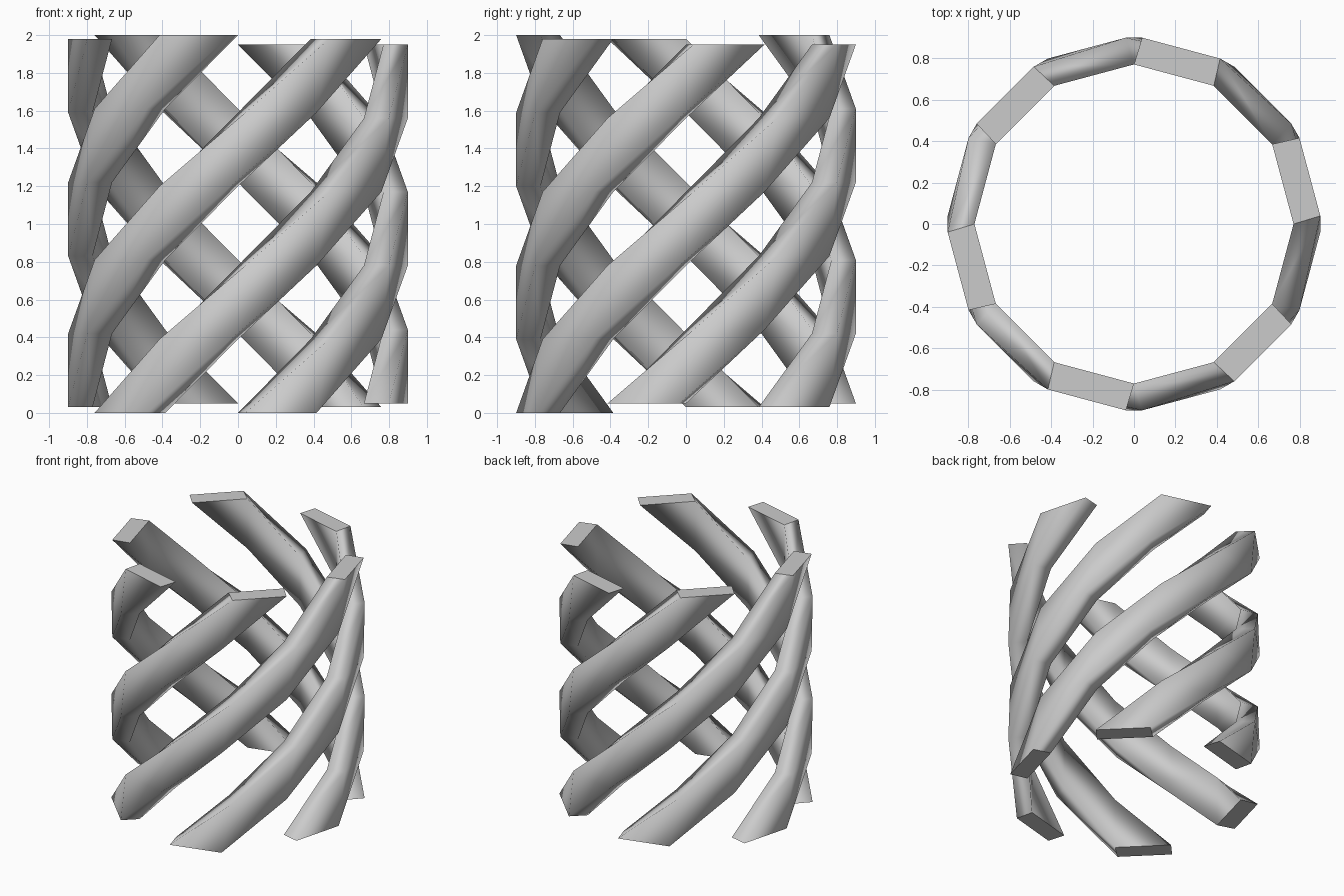
import bpy, bmesh
from math import sin, cos, radians

if "Cube" in bpy.data.objects:
    bpy.data.objects.remove(bpy.data.objects["Cube"])

R_IN, R_OUT = 0.77, 0.90   # inner and outer radius of the ring of strands
STEP = 30                  # twelve-sided ring
ROWS, LENGTH = 5, 1.95
TUCK = 2.5                 # outer face is slightly narrower than the inner one


def point(bm, radius, angle, z):
    a = radians(angle)
    return bm.verts.new((radius * sin(a), -radius * cos(a), z))


def strand(name, start, lift):
    """One helical band that climbs one twelfth of a turn per row."""
    bm = bmesh.new()
    rows = []
    for j in range(ROWS + 1):
        left = start + STEP * j
        right = left + STEP
        z = lift + LENGTH * j / ROWS
        rows.append((point(bm, R_IN, left, z), point(bm, R_IN, right, z),
                     point(bm, R_OUT, right - TUCK, z), point(bm, R_OUT, left + TUCK, z)))
    for a, b in zip(rows, rows[1:]):
        # outer and inner walls fold along the vertical diagonal
        for lo, hi in ((3, 2), (0, 1)):
            bm.faces.new((a[lo], a[hi], b[lo]))
            bm.faces.new((a[hi], b[hi], b[lo]))
        # narrow side walls
        bm.faces.new((a[0], a[3], b[3], b[0]))
        bm.faces.new((a[1], a[2], b[2], b[1]))
    for f in bm.faces:
        f.smooth = True
    # flat end caps with sharp borders
    for end in (rows[0], rows[-1]):
        cap = bm.faces.new(end)
        for e in cap.edges:
            e.smooth = False
    bmesh.ops.recalc_face_normals(bm, faces=bm.faces)
    mesh = bpy.data.meshes.new(name)
    bm.to_mesh(mesh)
    bm.free()
    bpy.context.collection.objects.link(bpy.data.objects.new(name, mesh))


# six strands, each with a small vertical stagger
for i, lift in enumerate((0, 0.05, 0.03, 0.05, 0.03, 0)):
    strand(f"twisted_strand_{i + 1}", 60 * i, lift)
